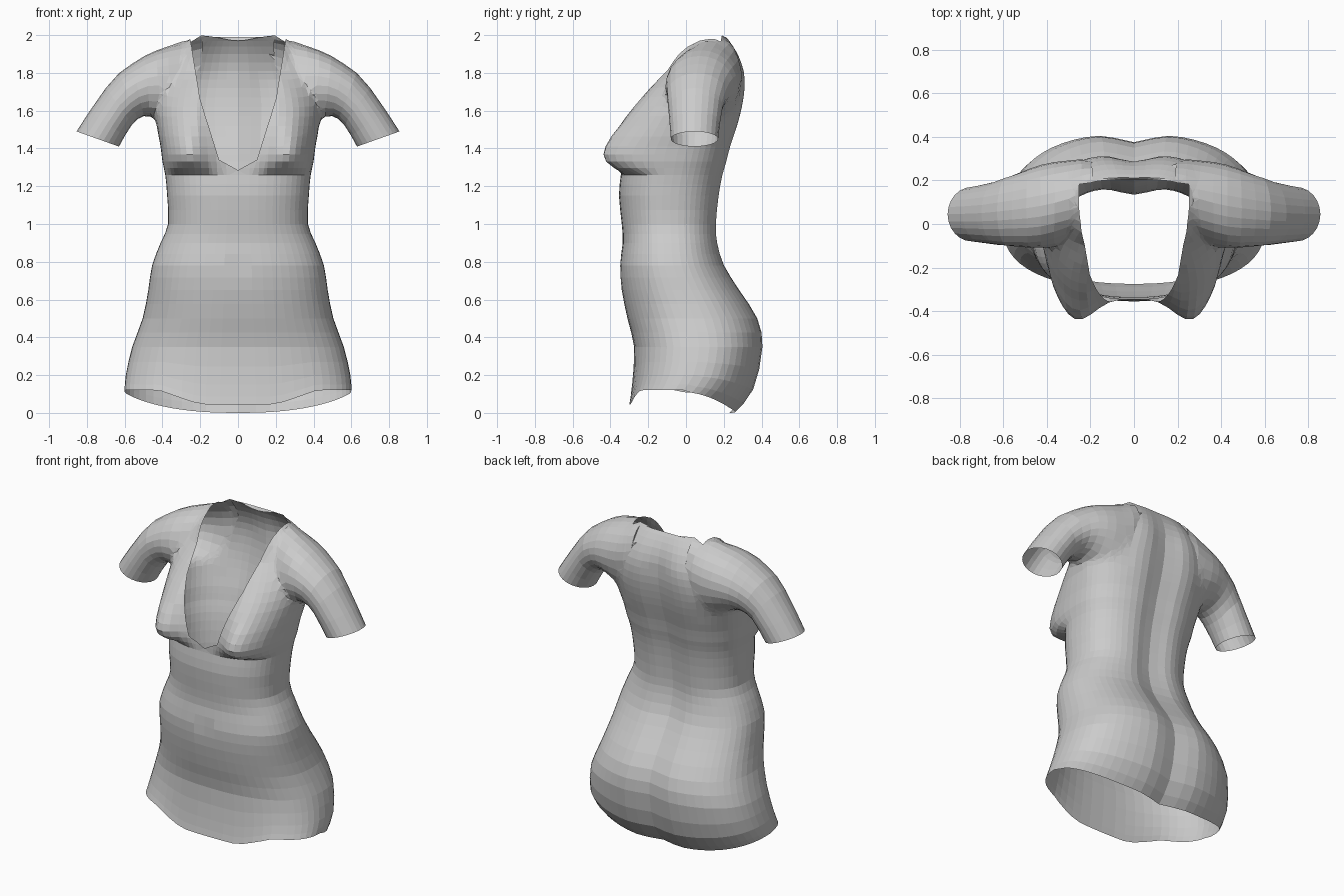
import bpy, bmesh, math
from mathutils import Vector

cube = bpy.data.objects.get("Cube")
if cube:
    bpy.data.objects.remove(cube, do_unlink=True)

cloth = bpy.data.materials.new("grey_cloth")
cloth.use_nodes = True
cloth.diffuse_color = (0.6, 0.6, 0.6, 1)
cloth.node_tree.nodes["Principled BSDF"].inputs["Base Color"].default_value = (0.6, 0.6, 0.6, 1)

apexes = []  # centre points of temporary end caps


def loft(name, rings):
    """Skin a list of point rings and close both ends with a fan."""
    bm = bmesh.new()
    rows = [[bm.verts.new(p) for p in ring] for ring in rings]
    n = len(rows[0])
    for a, b in zip(rows, rows[1:]):
        for i in range(n):
            j = (i + 1) % n
            bm.faces.new((a[i], a[j], b[j], b[i]))
    for row in (rows[0], rows[-1]):
        centre = sum((v.co for v in row), Vector()) / n
        apexes.append(centre)
        tip = bm.verts.new(centre)
        for i in range(n):
            bm.faces.new((row[i], row[(i + 1) % n], tip))
    bmesh.ops.recalc_face_normals(bm, faces=bm.faces)
    mesh = bpy.data.meshes.new(name)
    bm.to_mesh(mesh)
    bm.free()
    mesh.materials.append(cloth)
    obj = bpy.data.objects.new(name, mesh)
    bpy.context.scene.collection.objects.link(obj)
    return obj


def refine(rows):
    """Insert a smooth in-between row after every row."""
    out = []
    for i in range(len(rows) - 1):
        a, b = rows[i], rows[i + 1]
        before, after = rows[max(i - 1, 0)], rows[min(i + 2, len(rows) - 1)]
        out.append(a)
        out.append([(9 * (q + r) - p - s) / 16 for p, q, r, s in zip(before, a, b, after)])
    return out + [rows[-1]]


def bump(x, width):
    return math.exp(-(x / width) ** 2)


def clamp(x):
    return min(1, max(0, x))


# Torso: height, half width, front y, back y
TORSO = [
    (0.12, 0.60, -0.30, 0.27), (0.20, 0.595, -0.285, 0.365), (0.35, 0.56, -0.275, 0.415),
    (0.50, 0.505, -0.31, 0.39), (0.65, 0.475, -0.34, 0.295), (0.78, 0.455, -0.35, 0.215),
    (0.90, 0.41, -0.335, 0.18), (1.00, 0.37, -0.34, 0.175), (1.15, 0.375, -0.355, 0.19),
    (1.26, 0.385, -0.345, 0.21), (1.33, 0.40, -0.34, 0.23), (1.41, 0.41, -0.325, 0.25),
    (1.52, 0.43, -0.29, 0.285), (1.62, 0.44, -0.24, 0.31), (1.72, 0.41, -0.185, 0.325),
    (1.81, 0.37, -0.13, 0.32), (1.90, 0.33, -0.08, 0.285), (1.97, 0.27, 0.01, 0.235),
    (2.0, 0.21, 0.15, 0.205)]


def bust(x, z):
    """Forward swell: round underside, long straight upper slope."""
    if z < 1.4:
        t = clamp((z - 1.26) / 0.11)
        height = t * (2 - t)
    else:
        height = clamp(1 - (z - 1.4) / 0.42)
    return 0.155 * height * bump(abs(x) - 0.28, 0.13)


def torso_ring(row, count=56):
    z, half, front, back = row
    mid = (front + back) / 2
    ring = []
    for i in range(count):
        t = math.tau * i / count
        c, s = math.cos(t), math.sin(t)
        x = half * math.copysign(abs(c) ** 0.84, c)
        y = mid + (back - front) / 2 * math.copysign(abs(s) ** 0.84, s)
        if s > 0:
            # spine groove and seat cleft
            y -= 0.04 * clamp((2.02 - z) / 0.25) * bump(x, 0.1)
            dip = 0.01 + 0.11 * s ** 1.6
        else:
            # navel and bust
            y += 0.012 * bump(x, 0.035) * bump(z - 0.76, 0.035)
            y -= bust(x, z) * clamp(-2.5 * s)
            dip = 0.075 * clamp((0.65 - abs(c)) / 0.38)
        # uneven hem and collar
        dip *= clamp((0.35 - z) / 0.23)
        sag = 0.03 * bump(x, 0.12) if z > 1.99 else 0
        ring.append((x, y, z - dip - sag))
    return ring


torso = loft("dress", [torso_ring(r) for r in refine(TORSO)])

# Sleeves: top x, top z, bottom x, bottom z, front y, back y
SLEEVE = [
    (0.19, 1.985, 0.20, 1.60, 0.06, 0.29), (0.30, 1.965, 0.33, 1.53, -0.07, 0.30),
    (0.43, 1.93, 0.43, 1.56, -0.12, 0.28), (0.56, 1.86, 0.50, 1.575, -0.11, 0.24),
    (0.70, 1.72, 0.56, 1.53, -0.095, 0.195), (0.855, 1.49, 0.63, 1.41, -0.08, 0.17)]


def sleeve_ring(row, side, count=24):
    tx, tz, bx, bz, front, back = row
    ring = []
    for i in range(count):
        t = math.tau * i / count
        c, s = math.cos(t) / 2, math.sin(t) / 2
        ring.append((side * ((tx + bx) / 2 + (tx - bx) * c),
                     (front + back) / 2 + (back - front) * s,
                     (tz + bz) / 2 + (tz - bz) * c))
    return ring


sleeves = [loft(word + "_sleeve", [sleeve_ring(r, side) for r in refine(SLEEVE)])
           for side, word in ((1, "left"), (-1, "right"))]

# Weld the sleeves and torso into one skin
for sleeve in sleeves:
    mod = torso.modifiers.new(sleeve.name, "BOOLEAN")
    mod.operation = "UNION"
    mod.solver = "EXACT"
    mod.object = sleeve
bpy.context.view_layer.update()
graph = bpy.context.evaluated_depsgraph_get()
skin = bpy.data.meshes.new_from_object(torso.evaluated_get(graph))
torso.modifiers.clear()
torso.data = skin
for sleeve in sleeves:
    bpy.data.objects.remove(sleeve, do_unlink=True)

bm = bmesh.new()
bm.from_mesh(skin)

# Open the hem, cuffs and collar
caps = [v for v in bm.verts if any((v.co - a).length < 0.002 for a in apexes)]
bmesh.ops.delete(bm, geom=caps, context="VERTS")
bmesh.ops.remove_doubles(bm, verts=bm.verts, dist=0.008)
bmesh.ops.triangulate(bm, faces=[f for f in bm.faces if len(f.verts) > 4])

# Blend the shoulder seams
seams = [v for v in bm.verts if 1.5 < v.co.z < 1.96 and 0.25 < abs(v.co.x) < 0.58]
for _ in range(4):
    bmesh.ops.smooth_vert(bm, verts=seams, factor=0.5,
                          use_axis_x=True, use_axis_y=True, use_axis_z=True)

# Cut the deep neckline, leaving the back whole
NECK = [(0, 1.285), (0.1, 1.34), (0.2, 1.66), (0.25, 1.96)]
planes = [(Vector((0, 0.19, 2)), Vector((0, 0.7, -0.14)))]
for (ax, az), (bx, bz) in zip(NECK, NECK[1:]):
    for side in (1, -1):
        planes.append((Vector((side * ax, 0, az)), Vector((side * (bz - az), 0, ax - bx))))
for point, normal in planes:
    faces = [f for f in bm.faces if f.calc_center_median().z > 1.2]
    edges = {e for f in faces for e in f.edges}
    verts = {v for f in faces for v in f.verts}
    bmesh.ops.bisect_plane(bm, geom=list(verts) + list(edges) + faces,
                           plane_co=point, plane_no=normal, dist=0.0005)
opening = [f for f in bm.faces
           if all((f.calc_center_median() - p).dot(n) < 0 for p, n in planes)]
bmesh.ops.delete(bm, geom=opening, context="FACES")

for f in bm.faces:
    f.smooth = False
bm.to_mesh(skin)
bm.free()
